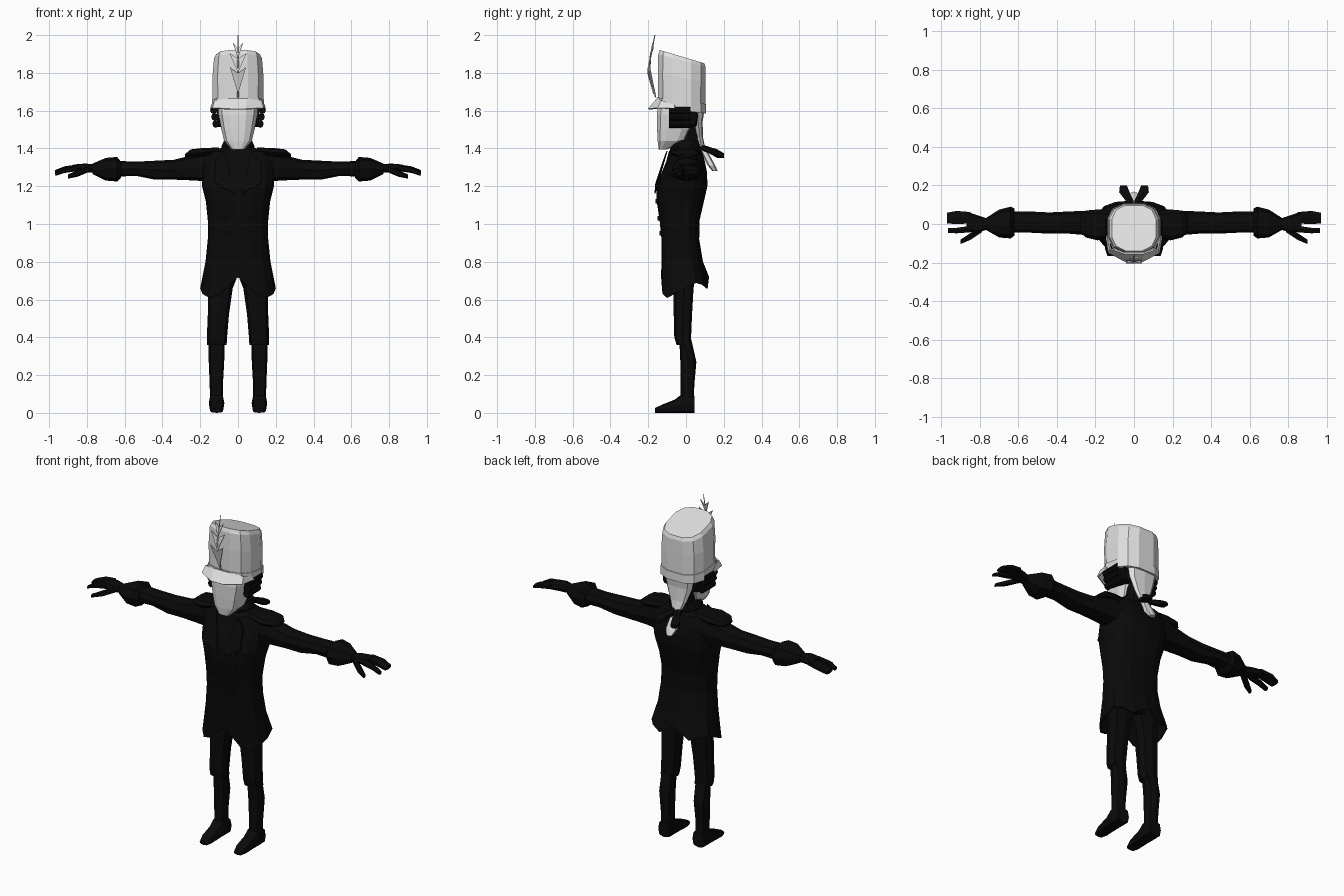
import bpy, bmesh, math
from mathutils import Vector


def make_mat(name, rgb):
    m = bpy.data.materials.new(name)
    m.diffuse_color = (*rgb, 1)
    return m


BLACK = make_mat("black_cloth", (0.003, 0.003, 0.003))
LIGHT = make_mat("pale_grey", (0.75, 0.75, 0.75))


def finish(name, bm, mat, thick=0):
    bmesh.ops.recalc_face_normals(bm, faces=bm.faces)
    me = bpy.data.meshes.new(name)
    bm.to_mesh(me)
    bm.free()
    me.materials.append(mat)
    ob = bpy.data.objects.new(name, me)
    bpy.context.collection.objects.link(ob)
    if thick:
        mod = ob.modifiers.new("thickness", 'SOLIDIFY')
        mod.thickness = thick
    return ob


def oval(axis, pos, a0, a1, b0, b1, n=8, p=0.75, turn=0.0):
    """Squared oval across the given axis; a and b are the other two axes in order."""
    pts = []
    for i in range(n):
        t = 2 * math.pi * (i + turn) / n - math.pi / 2
        c, s = math.cos(t), math.sin(t)
        a = (a0 + a1) / 2 + (a1 - a0) / 2 * math.copysign(abs(c) ** p, c)
        b = (b0 + b1) / 2 + (b1 - b0) / 2 * math.copysign(abs(s) ** p, s)
        pts.append(Vector({'x': (pos, a, b), 'y': (a, pos, b), 'z': (a, b, pos)}[axis]))
    return pts


def loft(name, rings, mat, side=1, caps=(True, True), thick=0):
    bm = bmesh.new()
    rows = [[bm.verts.new((p.x * side, p.y, p.z)) for p in r] for r in rings]
    n = len(rows[0])
    for lo, hi in zip(rows, rows[1:]):
        for i in range(n):
            j = (i + 1) % n
            bm.faces.new((lo[i], lo[j], hi[j], hi[i]))
    if caps[0]:
        bm.faces.new(rows[0])
    if caps[1]:
        bm.faces.new(rows[-1])
    return finish(name, bm, mat, thick)


def stack(name, axis, specs, mat, n=8, p=0.75, turn=0.0, **kw):
    return loft(name, [oval(axis, *s, n=n, p=p, turn=turn) for s in specs], mat, **kw)


def plate(name, pts, mat, thick=0.006):
    bm = bmesh.new()
    bm.faces.new([bm.verts.new(p) for p in pts])
    return finish(name, bm, mat, thick)


# Coat with a notched hem, open underneath
coat = [(0.64, -.20, .20, -.132, .122), (0.8, -.172, .172, -.13, .09),
        (0.92, -.16, .16, -.13, .07), (1.02, -.16, .16, -.14, .072),
        (1.12, -.17, .17, -.155, .095), (1.2, -.19, .19, -.155, .113),
        (1.27, -.195, .195, -.13, .112), (1.33, -.195, .195, -.105, .1),
        (1.385, -.16, .16, -.09, .085), (1.405, -.08, .08, -.075, .07)]
rings = [oval('z', *s, n=16) for s in coat]
hem = [.72, .63, .61, .63, .66, .69, .68, .66, .72]
for i, v in enumerate(rings[0]):
    v.z = hem[min(i, 16 - i)]
loft("coat", rings, BLACK, caps=(False, True), thick=0.008)

# Collar, neck and hips
stack("collar", 'z', [(1.37, -.09, .09, -.085, .08), (1.41, -.092, .092, -.085, .08),
                      (1.445, -.075, .075, -.05, .07)], BLACK, n=10)
stack("neck", 'z', [(1.38, -.06, .06, -.05, .07), (1.6, -.06, .06, -.04, .08)], BLACK)
stack("hips", 'z', [(0.73, -.13, .13, -.07, .05), (0.95, -.14, .14, -.09, .06)], BLACK)

for side, label in ((1, "left"), (-1, "right")):
    # Sleeve, flared cuff and shoulder pad
    stack(label + "_sleeve", 'x',
          [(.13, -.07, .08, 1.22, 1.385), (.22, -.06, .07, 1.23, 1.37),
           (.34, -.05, .065, 1.235, 1.34), (.44, -.05, .06, 1.235, 1.335),
           (.54, -.045, .065, 1.255, 1.33), (.66, -.045, .065, 1.25, 1.335)], BLACK, side=side)
    stack(label + "_cuff", 'x',
          [(.62, -.06, .08, 1.245, 1.33), (.64, -.075, .09, 1.225, 1.355),
           (.70, -.07, .075, 1.23, 1.35), (.77, -.03, .03, 1.265, 1.32)], BLACK, side=side)
    stack(label + "_shoulder_pad", 'x',
          [(.10, -.06, .06, 1.37, 1.405), (.19, -.085, .075, 1.355, 1.402),
           (.25, -.07, .07, 1.355, 1.395), (.28, -.04, .04, 1.355, 1.37)], BLACK, side=side)

    # Hand, fingers and thumb
    stack(label + "_palm", 'x',
          [(.75, -.025, .025, 1.27, 1.315), (.81, -.045, .045, 1.275, 1.32),
           (.87, -.04, .065, 1.28, 1.315)], BLACK, side=side)
    stack(label + "_fingers", 'x',
          [(.85, 0, .065, 1.285, 1.315), (.92, -.005, .072, 1.275, 1.305),
           (.97, .0, .062, 1.262, 1.285)], BLACK, n=6, side=side)
    stack(label + "_forefinger", 'x',
          [(.85, -.045, -.008, 1.28, 1.312), (.92, -.05, -.018, 1.27, 1.3),
           (.965, -.048, -.02, 1.255, 1.275)], BLACK, n=6, side=side)
    stack(label + "_thumb", 'x',
          [(.79, -.045, -.01, 1.275, 1.31), (.85, -.085, -.045, 1.25, 1.285),
           (.90, -.105, -.08, 1.24, 1.262)], BLACK, n=6, side=side)

    # Breeches, stocking and shoe
    stack(label + "_breeches", 'z',
          [(.36, .06, .165, -.05, .03), (.40, .058, .165, -.062, .027),
           (.52, .048, .16, -.065, .032), (.66, .028, .16, -.066, .04),
           (.73, .0, .16, -.075, .05), (.85, .0, .14, -.08, .055)], BLACK, side=side)
    stack(label + "_stocking", 'z',
          [(.05, .08, .148, -.03, .042), (.15, .08, .15, -.03, .044),
           (.27, .073, .155, -.03, .055), (.38, .07, .155, -.035, .03)], BLACK, side=side)
    stack(label + "_shoe", 'y',
          [(-.165, .088, .138, 0, .025), (-.13, .076, .15, 0, .042),
           (-.06, .076, .15, 0, .07), (-.02, .072, .155, 0, .1),
           (.045, .074, .152, 0, .09)], BLACK, p=0.6, side=side)

    # Side hair and three rolled curls
    stack(label + "_side_hair", 'x',
          [(.06, -.09, .07, 1.51, 1.63), (.112, -.085, .06, 1.515, 1.63)], BLACK,
          p=0.5, side=side)
    for k, z in enumerate((1.53, 1.567, 1.603)):
        w = .118 + .006 * k
        stack(f"{label}_curl_{k + 1}", 'y',
              [(-.09, w - .02, w + .018, z - .021, z + .021),
               (.025, w - .02, w + .018, z - .021, z + .021)], BLACK, p=1, side=side)

    # Lapel and double row of buttons
    plate(label + "_lapel", [(side * x, y, z) for x, y, z in
          ((.02, -.162, 1.16), (.125, -.155, 1.22), (.12, -.118, 1.33), (.07, -.098, 1.385))],
          BLACK)
    for k, (x, y, z) in enumerate(((.09, -.156, 1.2), (.08, -.153, 1.12), (.07, -.142, 1.03),
                                   (.06, -.133, .95))):
        stack(f"{label}_button_{k + 1}", 'y',
              [(y - .008, side * x - .012, side * x + .012, z - .012, z + .012),
               (y + .03, side * x - .012, side * x + .012, z - .012, z + .012)], BLACK, n=6, p=1)

    # Ribbon bow loop behind the neck
    stack(label + "_bow", 'y',
          [(.07, .0, .03, 1.395, 1.425), (.12, .0, .045, 1.375, 1.41),
           (.165, .02, .08, 1.35, 1.395), (.2, .035, .075, 1.35, 1.375)], BLACK, n=6, side=side)

# Head and tied-back hair
stack("head", 'z',
      [(1.395, -.035, .035, -.145, -.10), (1.44, -.075, .075, -.152, .0),
       (1.50, -.09, .09, -.155, .03), (1.58, -.105, .105, -.157, .07),
       (1.64, -.105, .105, -.15, .08)], LIGHT, n=12, p=0.65, turn=0.5)
stack("back_hair", 'z',
      [(1.385, -.02, .02, .07, .105), (1.46, -.055, .055, .055, .09),
       (1.54, -.085, .085, .04, .088), (1.62, -.1, .1, .03, .1)], LIGHT)
stack("hair_tail", 'z',
      [(1.28, -.018, .018, .14, .168), (1.31, -.034, .034, .115, .155),
       (1.41, -.02, .02, .065, .1)], LIGHT, n=6)

# Tall hat: band and crown share a slanted plan, higher at the front
def slanted(specs):
    out = []
    for zf, zb, w, y0, y1 in specs:
        r = oval('z', 0, -w, w, y0, y1, n=12, p=0.72, turn=0.5)
        for v in r:
            v.z = zf + (zb - zf) * (v.y - y0) / (y1 - y0)
        out.append(r)
    return out


loft("hat_crown", slanted([(1.65, 1.62, .137, -.15, .105), (1.80, 1.75, .138, -.152, .107),
                           (1.90, 1.83, .130, -.15, .107), (1.922, 1.85, .118, -.142, .10)]), LIGHT)
loft("hat_band", slanted([(1.615, 1.585, .142, -.155, .11), (1.67, 1.635, .142, -.156, .11)]), LIGHT)

# Hat visor: a sloping bent plate
bm = bmesh.new()
inner = [(-.142, -.06, 1.63), (-.125, -.13, 1.655), (-.05, -.155, 1.665),
         (.05, -.155, 1.665), (.125, -.13, 1.655), (.142, -.06, 1.63)]
outer = [(-.147, -.06, 1.615), (-.135, -.15, 1.615), (-.04, -.2, 1.61),
         (.04, -.2, 1.61), (.135, -.15, 1.615), (.147, -.06, 1.615)]
a = [bm.verts.new(v) for v in inner]
b = [bm.verts.new(v) for v in outer]
for i in range(5):
    bm.faces.new((a[i], b[i], b[i + 1], a[i + 1]))
finish("hat_visor", bm, LIGHT, 0.008)

# Feather: thin shaft with three downward barbs
stack("feather_shaft", 'z',
      [(1.67, -.004, .004, -.165, -.157), (1.84, -.004, .004, -.2, -.192),
       (1.92, -.004, .004, -.185, -.177), (2.0, -.002, .002, -.167, -.162)], LIGHT, n=4, p=1)
for k, (w, top, bot, yt, yb) in enumerate(((.042, 1.83, 1.69, -.199, -.168),
                                           (.045, 1.905, 1.80, -.19, -.197),
                                           (.027, 1.96, 1.88, -.178, -.194))):
    notch = top - .03
    plate(f"feather_barb_{k + 1}", [(-w, yt, top), (0, yb, bot), (w, yt, top),
                                    (0, yt, notch)], LIGHT)
